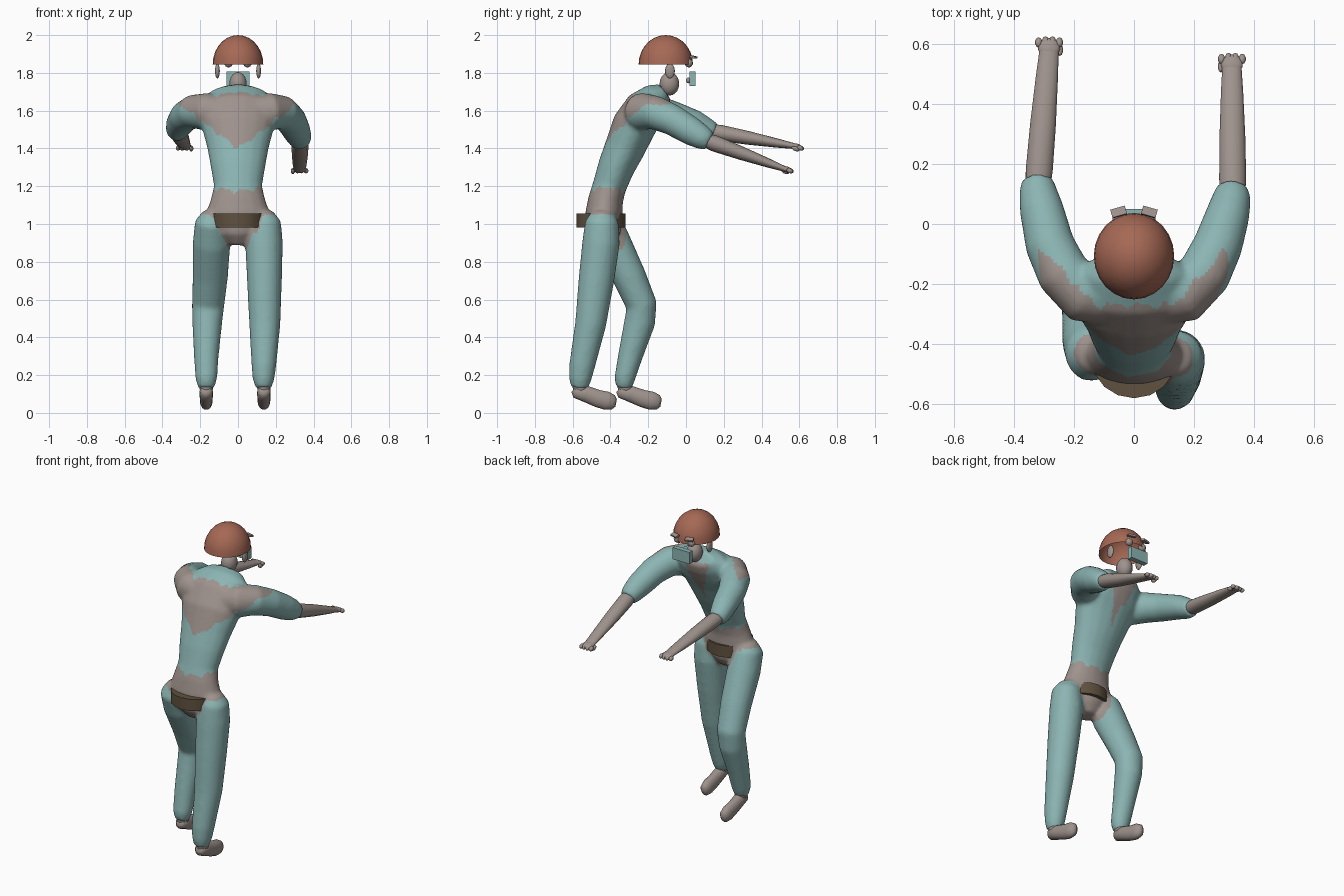
import bpy, bmesh, math
from mathutils import Vector, Matrix

if "Cube" in bpy.data.objects:
    bpy.data.objects.remove(bpy.data.objects["Cube"])


def material(name, rgb):
    m = bpy.data.materials.new(name)
    m.diffuse_color = (*rgb, 1)
    m.use_nodes = True
    m.node_tree.nodes["Principled BSDF"].inputs["Base Color"].default_value = m.diffuse_color
    return m


TEAL = material("teal_cloth", (0.26, 0.46, 0.45))
SKIN = material("grey_skin", (0.345, 0.29, 0.265))
RUST = material("rust_helmet", (0.38, 0.14, 0.09))
BROWN = material("brown_belt", (0.115, 0.082, 0.05))


def finish(name, bm, mat, angle=60):
    bmesh.ops.recalc_face_normals(bm, faces=bm.faces)
    me = bpy.data.meshes.new(name)
    bm.to_mesh(me)
    bm.free()
    ob = bpy.data.objects.new(name, me)
    bpy.context.collection.objects.link(ob)
    me.materials.append(mat)
    bpy.ops.object.select_all(action='DESELECT')
    ob.select_set(True)
    bpy.context.view_layer.objects.active = ob
    if angle:
        bpy.ops.object.shade_smooth_by_angle(angle=math.radians(angle))
    return ob


def tube(bm, pts, ref, seg=18):
    """Loft ellipses (x, y, z, radius along ref, other radius) along a path."""
    ref = Vector(ref)
    ctr = [Vector(p[:3]) for p in pts]
    rings = []
    for i, p in enumerate(pts):
        t = (ctr[min(i + 1, len(pts) - 1)] - ctr[max(i - 1, 0)]).normalized()
        a = (ref - t * ref.dot(t)).normalized()
        b = t.cross(a)
        ang = [2 * math.pi * k / seg for k in range(seg)]
        rings.append([bm.verts.new(ctr[i] + a * p[3] * math.cos(g) + b * p[4] * math.sin(g))
                      for g in ang])
    for r, s in zip(rings, rings[1:]):
        for k in range(seg):
            bm.faces.new((r[k], r[(k + 1) % seg], s[(k + 1) % seg], s[k]))
    bm.faces.new(rings[0])
    bm.faces.new(rings[-1])


def ball(bm, loc, size, rot=0, u=14, v=10):
    mat = Matrix.Translation(loc) @ Matrix.Rotation(rot, 4, 'X') @ Matrix.Diagonal((*size, 1))
    bmesh.ops.create_uvsphere(bm, u_segments=u, v_segments=v, radius=1, matrix=mat)


def box(name, loc, size, mat, rz=0, rx=0):
    bm = bmesh.new()
    m = (Matrix.Translation(loc) @ Matrix.Rotation(rz, 4, 'Z')
         @ Matrix.Rotation(rx, 4, 'X') @ Matrix.Diagonal((*size, 1)))
    bmesh.ops.create_cube(bm, size=1, matrix=m)
    return finish(name, bm, mat, 0)


X, Z = (1, 0, 0), (0, 0, 1)

# Clothed body: torso, sleeves and trouser legs fused into one skin
bm = bmesh.new()
tube(bm, [(0, -.43, .89, .05, .05), (0, -.435, .95, .11, .09), (0, -.435, 1.05, .172, .1),
          (0, -.425, 1.13, .145, .093), (0, -.405, 1.2, .128, .09), (0, -.37, 1.3, .145, .098),
          (0, -.325, 1.4, .163, .108), (0, -.275, 1.52, .195, .118), (0, -.215, 1.61, .215, .112),
          (0, -.15, 1.67, .17, .085), (0, -.11, 1.70, .11, .05)], X)
# right and left sleeves
tube(bm, [(.06, -.25, 1.58, .09, .09), (.17, -.235, 1.595, .1, .095), (.235, -.165, 1.59, .09, .09),
          (.28, -.07, 1.55, .082, .083), (.312, .03, 1.49, .076, .074), (.326, .09, 1.455, .064, .064),
          (.329, .125, 1.437, .05, .052)], Z)
tube(bm, [(-.06, -.25, 1.58, .09, .09), (-.17, -.235, 1.595, .1, .095), (-.235, -.165, 1.595, .09, .09),
          (-.28, -.07, 1.57, .082, .083), (-.308, .05, 1.53, .072, .074), (-.32, .11, 1.5, .062, .064),
          (-.322, .15, 1.485, .05, .052)], Z)
# right and left trouser legs
tube(bm, [(.13, -.44, 1.06, .055, .06), (.14, -.445, 1.01, .088, .09), (.138, -.45, .9, .1, .1),
          (.14, -.475, .7, .093, .095), (.142, -.505, .47, .083, .083), (.137, -.55, .25, .066, .069),
          (.135, -.56, .18, .058, .06), (.135, -.565, .13, .042, .046)], X)
tube(bm, [(-.13, -.435, 1.06, .055, .06), (-.14, -.435, 1.01, .088, .095), (-.14, -.39, .9, .1, .1),
          (-.147, -.3, .72, .094, .09), (-.158, -.235, .57, .086, .083), (-.163, -.245, .48, .08, .083),
          (-.168, -.295, .3, .066, .066), (-.168, -.325, .18, .058, .055),
          (-.168, -.33, .13, .042, .042)], X)
body = finish("clothed_body", bm, TEAL, 0)
body.data.materials.append(SKIN)
mod = body.modifiers.new("fuse", 'REMESH')
mod.mode, mod.voxel_size = 'VOXEL', 0.011
mod = body.modifiers.new("soften", 'SMOOTH')
mod.factor, mod.iterations = 0.5, 10
for m in list(body.modifiers):
    bpy.ops.object.modifier_apply(modifier=m.name)


def is_bare(c, n):
    """Torn openings: waist and crotch, upper back, chest."""
    x, y, z = abs(c.x), c.y, c.z
    rag = .008 * math.sin(c.x * 70) + .006 * math.sin(c.x * 130 + 1)
    if z < 1.05:
        return z > .85 and x < .045 + .52 * (z - .87) + rag
    if z < 1.3:
        return z < 1.175 + .12 * x - .15 * max(0, y + .4) + rag
    if n.y > 0.1 and y > -.29 and x < .13:
        return z < 1.68 and x < (z - 1.42) * .36 + rag
    return (x < .32 and y < -.27 + max(0, x - .13) * 1.05 + rag
            and z > 1.4 + .75 * x + rag)


for f in body.data.polygons:
    f.material_index = int(is_bare(f.center, f.normal))
    f.use_smooth = True

# Forearms and hands
for side, elbow, wrist in (("right", (.329, .1, 1.445), (.326, .52, 1.292)),
                           ("left", (-.32, .125, 1.492), (-.283, .575, 1.412))):
    e, w = Vector(elbow), Vector(wrist)
    bm = bmesh.new()
    pts = []
    for t, rz, rx in ((0, .036, .042), (.12, .043, .046), (.45, .036, .044),
                      (.8, .024, .038), (1, .015, .033)):
        pts.append((*e.lerp(w, t), rz, rx))
    tube(bm, pts, Z, 14)
    finish(side + "_forearm", bm, SKIN)
    bm = bmesh.new()
    ball(bm, w + Vector((0, .012, -.003)), (.037, .034, .016), -.3)
    for i in range(4):
        dx = (i - 1.5) * .023
        ball(bm, w + Vector((dx, .034 - .003 * abs(i - 1.5), -.01)), (.0125, .018, .013), -.4, 10, 8)
    s = 1 if w.x < 0 else -1
    ball(bm, w + Vector((s * .036, .005, -.014)), (.011, .022, .012), -.4, 10, 8)
    finish(side + "_hand", bm, SKIN)

# Feet
for side, x, y in (("right", .137, -.56), ("left", -.168, -.322)):
    bm = bmesh.new()
    tube(bm, [(x, y - .035, .125, .02, .02), (x, y - .022, .115, .035, .038),
              (x, y + .03, .1, .036, .044), (x, y + .09, .077, .034, .047),
              (x, y + .14, .064, .034, .05), (x, y + .175, .055, .028, .04),
              (x, y + .19, .052, .012, .02)], X, 14)
    ball(bm, (x, y, .135), (.037, .04, .04))
    finish(side + "_foot", bm, SKIN, 80)

# Belt ring
bm = bmesh.new()
bmesh.ops.create_cone(bm, cap_ends=True, segments=16, radius1=.13, radius2=.13, depth=.075,
                      matrix=Matrix.Translation((0, -.45, 1.018)) @ Matrix.Diagonal((1.08, 1, 1, 1)))
finish("belt", bm, BROWN, 40)

# Neck, ears and eyes
bm = bmesh.new()
ball(bm, (0, -.088, 1.742), (.047, .052, .062))
finish("neck", bm, SKIN)
for s, side in ((1, "right"), (-1, "left")):
    bm = bmesh.new()
    ball(bm, (s * .109, -.085, 1.81), (.013, .026, .04))
    finish(side + "_ear", bm, SKIN)
    bm = bmesh.new()
    ball(bm, (s * .05, .015, 1.852), (.023, .021, .023))
    finish(side + "_eye", bm, SKIN)
    box(side + "_brow", (s * .051, .04, 1.884), (.05, .028, .011), SKIN, -s * .28, -.25)

# Face mask with nose stub behind
box("face_mask", (0, .034, 1.769), (.12, .032, .075), TEAL)
bm = bmesh.new()
ball(bm, (0, .012, 1.76), (.015, .012, .015))
finish("nose", bm, SKIN)

# Helmet: open dome
bm = bmesh.new()
bmesh.ops.create_uvsphere(bm, u_segments=24, v_segments=14, radius=1)
bmesh.ops.delete(bm, geom=[v for v in bm.verts if v.co.z < -.01], context='VERTS')
bmesh.ops.transform(bm, verts=bm.verts, matrix=Matrix.Translation((0, -.107, 1.845))
                    @ Matrix.Diagonal((.134, .144, .155, 1)))
finish("helmet", bm, RUST)
